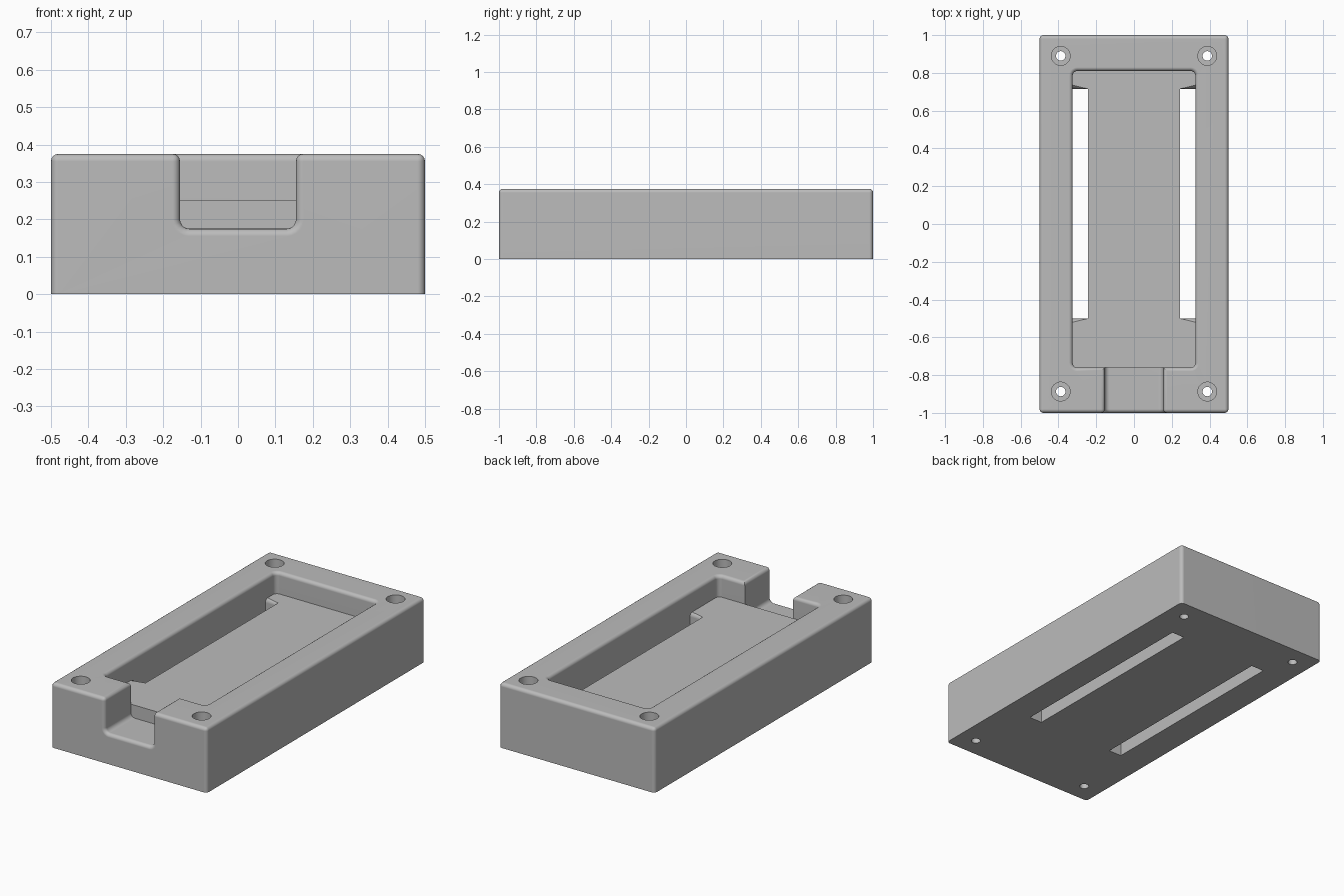
import bpy, bmesh, math
from mathutils import Vector

if "Cube" in bpy.data.objects:
    bpy.data.objects.remove(bpy.data.objects["Cube"], do_unlink=True)

HEIGHT, FLOOR, ROUND = 0.375, 0.25, 0.02

grey = bpy.data.materials.new("plain grey")
grey.use_nodes = True
colour = (0.5, 0.5, 0.5, 1)
grey.diffuse_color = colour
grey.node_tree.nodes["Principled BSDF"].inputs["Base Color"].default_value = colour


def add_object(name, bm):
    bmesh.ops.recalc_face_normals(bm, faces=bm.faces)
    mesh = bpy.data.meshes.new(name)
    bm.to_mesh(mesh)
    bm.free()
    mesh.materials.append(grey)
    obj = bpy.data.objects.new(name, mesh)
    bpy.context.collection.objects.link(obj)
    return obj


def rounded_rect(u0, u1, v0, v1, radius, steps=5):
    """Outline of a rectangle, with rounded corners if radius is set."""
    if not radius:
        return [(u1, v1), (u0, v1), (u0, v0), (u1, v0)]
    centres = [(u1 - radius, v1 - radius), (u0 + radius, v1 - radius),
               (u0 + radius, v0 + radius), (u1 - radius, v0 + radius)]
    points = []
    for i, (cu, cv) in enumerate(centres):
        for k in range(steps + 1):
            a = math.pi / 2 * (i + k / steps)
            points.append((cu + radius * math.cos(a), cv + radius * math.sin(a)))
    return points


def prism(name, outline, start, end, axis="Z"):
    """Extrude an outline along Z, or along Y with the outline in XZ."""
    bm = bmesh.new()
    put = (lambda u, v: (u, v, start)) if axis == "Z" else (lambda u, v: (u, start, v))
    face = bm.faces.new([bm.verts.new(put(u, v)) for u, v in outline])
    out = bmesh.ops.extrude_face_region(bm, geom=[face])
    step = Vector((0, 0, end - start)) if axis == "Z" else Vector((0, end - start, 0))
    moved = [g for g in out["geom"] if isinstance(g, bmesh.types.BMVert)]
    bmesh.ops.translate(bm, verts=moved, vec=step)
    return add_object(name, bm)


def circle(x, y, radius, sides=32):
    return [(x + radius * math.cos(math.tau * i / sides),
             y + radius * math.sin(math.tau * i / sides)) for i in range(sides)]


def cut(body, cutters):
    """Subtract the cutters in turn and remove them."""
    for cutter in cutters:
        cutter.hide_render = True
        mod = body.modifiers.new("cut", "BOOLEAN")
        mod.operation, mod.solver, mod.object = "DIFFERENCE", "EXACT", cutter
    deps = bpy.context.evaluated_depsgraph_get()
    deps.update()
    mesh = bpy.data.meshes.new_from_object(body.evaluated_get(deps))
    body.modifiers.clear()
    body.data = mesh
    for cutter in cutters:
        bpy.data.objects.remove(cutter, do_unlink=True)


# Block with its pocket, cable notch and two through slots
body = prism("tray_body", rounded_rect(-0.5, 0.5, -1, 1, 0), 0, HEIGHT)
cutters = [
    prism("pocket_cutter", rounded_rect(-0.325, 0.325, -0.76, 0.81, 0.025), FLOOR, 0.6),
    prism("notch_cutter", rounded_rect(-0.155, 0.155, 0.175, 0.6, 0.025), -1.1, -0.76, "Y"),
]
for side in (-1, 1):
    x0, x1 = sorted((side * 0.243, side * 0.325))
    cutters.append(prism("slot_cutter", rounded_rect(x0, x1, -0.5, 0.715, 0), -0.1, 0.3))
cut(body, cutters)

# Round the rim, outer corners, notch mouth and slot ends
bm = bmesh.new()
bm.from_mesh(body.data)
bmesh.ops.remove_doubles(bm, verts=bm.verts, dist=1e-5)


def near(a, b):
    return abs(a - b) < 1e-4


def is_rounded(edge):
    if len(edge.link_faces) != 2 or edge.calc_face_angle(0) < 0.5:
        return False
    a, b = (v.co for v in edge.verts)
    if near(a.z, 0) and near(b.z, 0):
        return False
    on_rim = near(a.z, HEIGHT) and near(b.z, HEIGHT)
    on_front = near(a.y, -1) and near(b.y, -1)
    on_corner = near(abs(a.x), 0.5) and near(abs(b.x), 0.5)
    on_slot = (near(a.z, FLOOR) and near(b.z, FLOOR) and near(a.y, b.y)
               and (near(a.y, -0.5) or near(a.y, 0.715)))
    return on_rim or on_front or on_corner or on_slot


bmesh.ops.bevel(bm, geom=[e for e in bm.edges if is_rounded(e)], offset=ROUND,
                offset_type="OFFSET", segments=4, profile=0.5,
                affect="EDGES", clamp_overlap=False)
bm.to_mesh(body.data)
bm.free()

# Counterbored screw holes
holes = []
for x in (-0.388, 0.388):
    for y in (-0.887, 0.89):
        holes.append(prism("bore_cutter", circle(x, y, 0.05), 0.2, 0.6))
        holes.append(prism("screw_cutter", circle(x, y, 0.025), -0.1, 0.3))
cut(body, holes)

# Smooth the rounded edges while keeping large faces flat
bpy.ops.object.select_all(action="DESELECT")
body.select_set(True)
bpy.context.view_layer.objects.active = body
bpy.ops.object.shade_smooth_by_angle(angle=math.radians(35))
weighted = body.modifiers.new("flat faces", "WEIGHTED_NORMAL")
weighted.keep_sharp = True
